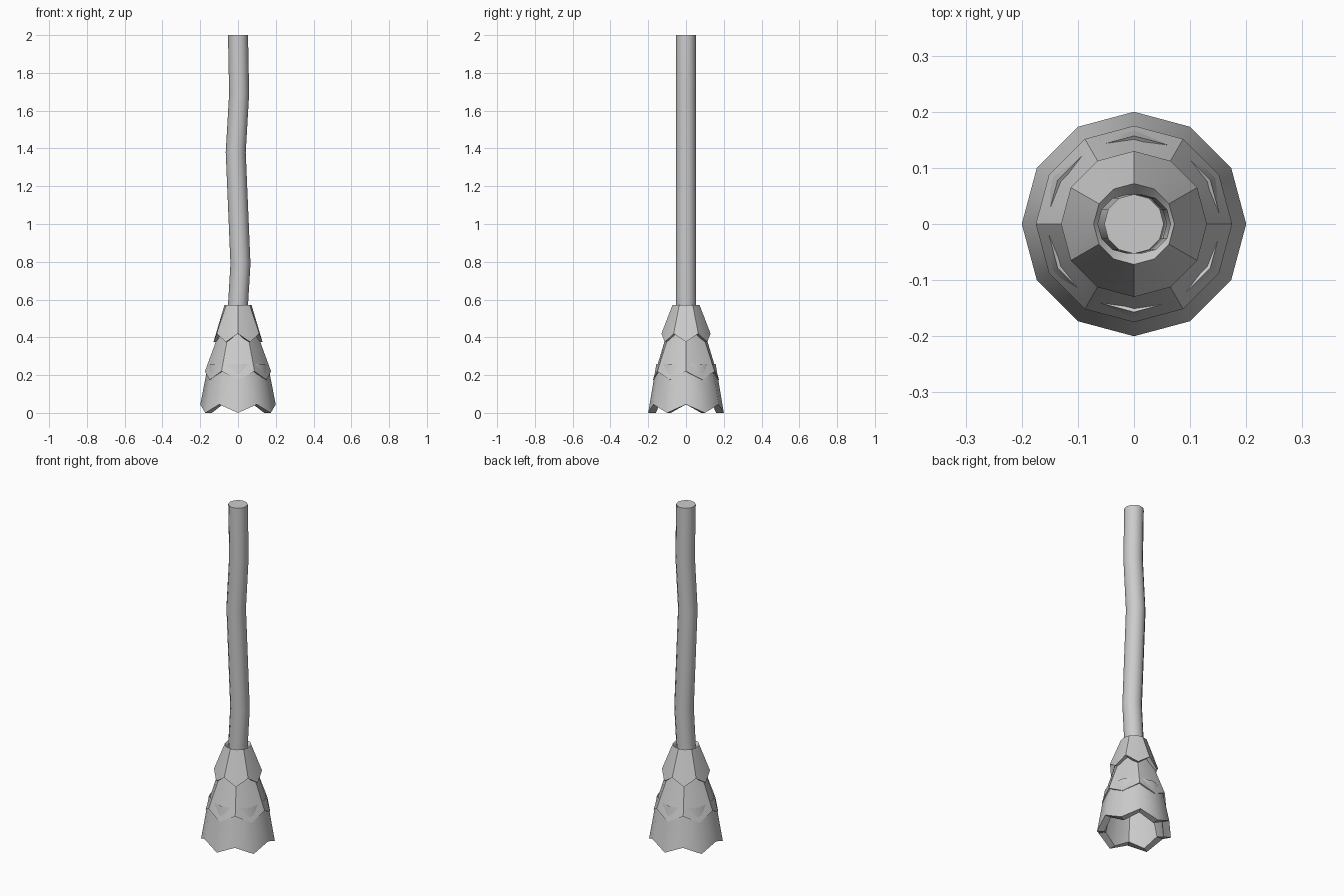
import bpy, bmesh
from math import cos, sin, pi, radians

if "Cube" in bpy.data.objects:
    bpy.data.objects.remove(bpy.data.objects["Cube"])

N = 12


def make_object(name, bm):
    bmesh.ops.recalc_face_normals(bm, faces=bm.faces[:])
    me = bpy.data.meshes.new(name)
    bm.to_mesh(me)
    bm.free()
    ob = bpy.data.objects.new(name, me)
    bpy.context.collection.objects.link(ob)
    bpy.ops.object.select_all(action='DESELECT')
    ob.select_set(True)
    bpy.context.view_layer.objects.active = ob
    bpy.ops.object.shade_smooth_by_angle(angle=radians(35))
    return ob


def ring(bm, r, z_even, z_odd=None, cx=0.0):
    z_odd = z_even if z_odd is None else z_odd
    return [bm.verts.new((cx + r * cos(2 * pi * k / N), r * sin(2 * pi * k / N),
                          z_odd if k % 2 else z_even)) for k in range(N)]


def bridge(bm, a, b):
    for k in range(N):
        j = (k + 1) % N
        bm.faces.new((a[k], a[j], b[j], b[k]))


def bristle_tier(name, r_top, z_top, r_bottom, z_even, z_odd, thick_top, thick_bottom):
    # closed shell with a zigzag lower rim
    bm = bmesh.new()
    rings = [ring(bm, r_top - thick_top, z_top - 0.03),
             ring(bm, r_top, z_top),
             ring(bm, r_bottom, z_even, z_odd),
             ring(bm, r_bottom - thick_bottom, z_even, z_odd)]
    for i in range(4):
        bridge(bm, rings[i], rings[(i + 1) % 4])
    return make_object(name, bm)


# Three overlapping bristle tiers, teeth alternating
bristle_tier("lower_bristles", 0.157, 0.26, 0.2, 0.045, 0.0, 0.04, 0.04)
bristle_tier("middle_bristles", 0.098, 0.43, 0.175, 0.22, 0.175, 0.035, 0.035)
bristle_tier("upper_bristles", 0.072, 0.57, 0.13, 0.375, 0.42, 0.022, 0.035)

# Slightly crooked handle: (x offset, z)
bm = bmesh.new()
path = [(0.0, 0.48), (0.0, 0.57), (0.013, 0.79), (-0.012, 1.38), (0.006, 1.69), (0.0, 2.0)]
rings = [ring(bm, 0.053, z, cx=x) for x, z in path]
for a, b in zip(rings, rings[1:]):
    bridge(bm, a, b)
bm.faces.new(rings[0])
bm.faces.new(rings[-1])
make_object("handle", bm)
